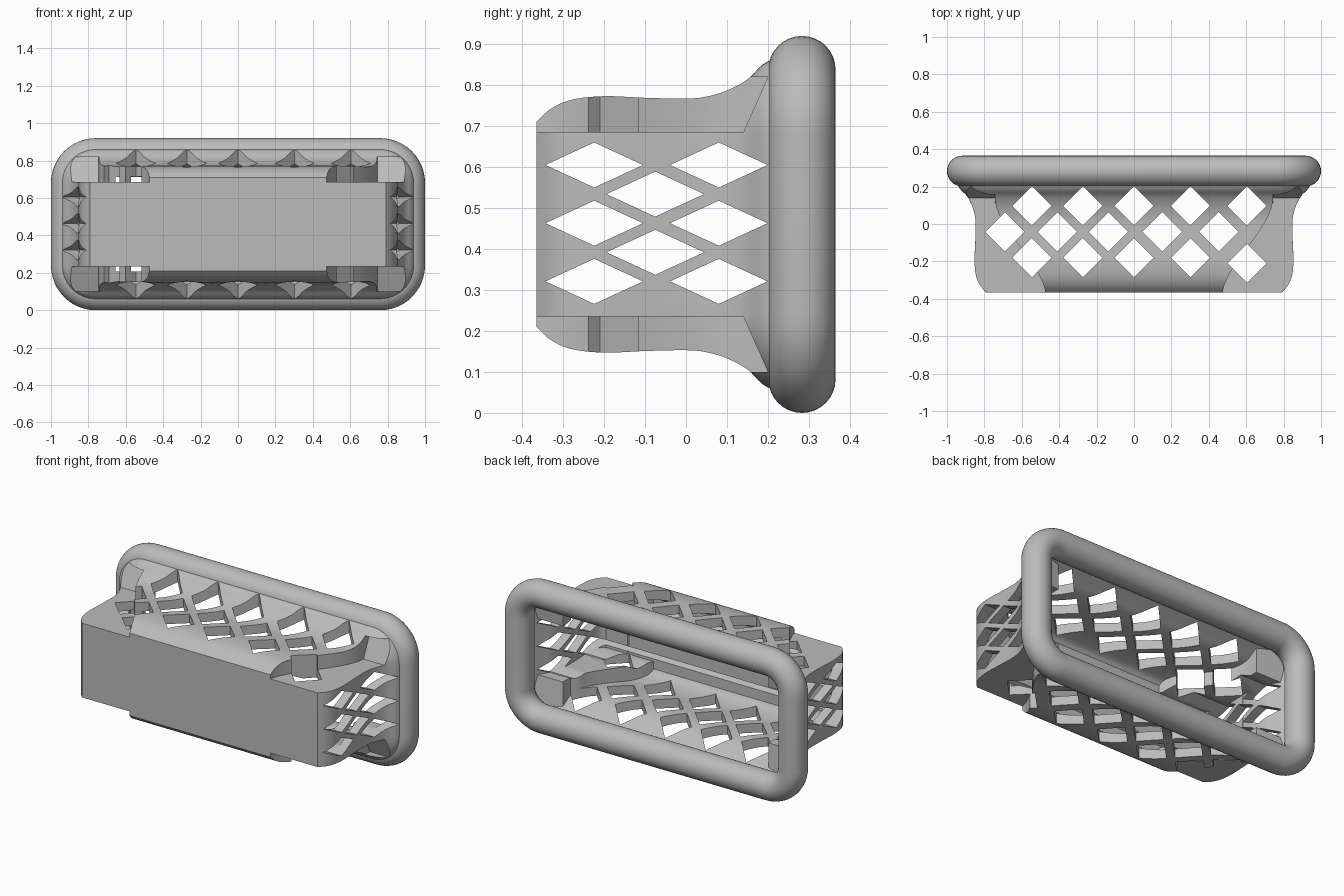
import bpy, bmesh
from math import sin, cos, pi
from mathutils import Vector

if "Cube" in bpy.data.objects:
    bpy.data.objects.remove(bpy.data.objects["Cube"])

MID = 0.46      # height of the centre line
WALL = 0.055    # wall thickness

grey = bpy.data.materials.new("light_grey")
grey.use_nodes = True
grey.diffuse_color = (0.5, 0.5, 0.5, 1)
grey.node_tree.nodes["Principled BSDF"].inputs["Base Color"].default_value = (0.5, 0.5, 0.5, 1)


def make_object(name, bm):
    bmesh.ops.recalc_face_normals(bm, faces=bm.faces)
    mesh = bpy.data.meshes.new(name)
    bm.to_mesh(mesh)
    bm.free()
    mesh.materials.append(grey)
    obj = bpy.data.objects.new(name, mesh)
    bpy.context.collection.objects.link(obj)
    return obj


def bridge(bm, a, b):
    for i in range(len(a)):
        j = (i + 1) % len(a)
        bm.faces.new((a[i], a[j], b[j], b[i]))


def rounded_ring(bm, y, inset, steps=12):
    """Rounded rectangle at depth y, drawn in from the outermost outline."""
    r = max(0.24 - inset, 0.02)
    hx, hz = 1 - inset - r, MID - inset - r
    ring = []
    for k, (sx, sz) in enumerate(((1, 1), (-1, 1), (-1, -1), (1, -1))):
        for i in range(steps + 1):
            a = (k + i / steps) * pi / 2
            ring.append(bm.verts.new((sx * hx + r * cos(a), y, MID + sz * hz + r * sin(a))))
    return ring


def loft(name, profile, closed=False):
    bm = bmesh.new()
    rings = [rounded_ring(bm, y, d) for y, d in profile]
    for a, b in zip(rings, rings[1:]):
        bridge(bm, a, b)
    if closed:
        bridge(bm, rings[-1], rings[0])
    else:
        bm.faces.new(rings[0])
        bm.faces.new(rings[-1])
    return make_object(name, bm)


def smooth_curve(points, steps=5):
    """Catmull-Rom curve through the points."""
    p = [Vector(q) for q in points]
    p = [p[0]] + p + [p[-1]]
    out = []
    for a, b, c, d in zip(p, p[1:], p[2:], p[3:]):
        for i in range(steps):
            t = i / steps
            out.append(0.5 * (2 * b + (c - a) * t + (2 * a - 5 * b + 4 * c - d) * t ** 2
                              + (3 * b - a - 3 * c + d) * t ** 3))
    return out + [p[-1]]


def corner_notches(name, grow):
    """Four corner recesses with an S-shaped side wall and a sloping end."""
    bm = bmesh.new()
    low, high = 0.225 - grow, 0.36 + grow
    end_low, end_high = 0.14 + grow, 0.2 + grow
    outer = 0.895 + grow
    path = []
    for i in range(25):
        y = -0.5 + (end_low + 0.5) * i / 24
        t = min(max((y + 0.4) / 0.55, 0), 1)
        path.append((0.47 - grow + 0.275 * t * t * (3 - 2 * t), y))
    outline = path + [(outer, end_low), (outer, -0.5)]
    for sx in (1, -1):
        for sz in (1, -1):
            bottom = [bm.verts.new((sx * x, y, MID + sz * low)) for x, y in outline]
            top = [bm.verts.new((sx * x, end_high if y == end_low else y, MID + sz * high))
                   for x, y in outline]
            bm.faces.new(bottom)
            bm.faces.new(top)
            bridge(bm, bottom, top)
    return make_object(name, bm)


def diamonds(name, centres, half_u, half_v, place):
    """Diamond bars running right through the basket."""
    bm = bmesh.new()
    for u, v in centres:
        corners = [(u + half_u, v), (u, v + half_v), (u - half_u, v), (u, v - half_v)]
        ends = [[bm.verts.new(place(a, b, w)) for a, b in corners] for w in (-1.3, 1.3)]
        bm.faces.new(ends[0])
        bm.faces.new(ends[1])
        bridge(bm, *ends)
    return make_object(name, bm)


def cut(target, cutter):
    mod = target.modifiers.new("cut", "BOOLEAN")
    mod.operation = "DIFFERENCE"
    mod.solver = "EXACT"
    mod.object = cutter
    bpy.context.view_layer.update()
    graph = bpy.context.evaluated_depsgraph_get()
    mesh = bpy.data.meshes.new_from_object(target.evaluated_get(graph))
    target.modifiers.clear()
    target.data = mesh
    bpy.data.objects.remove(cutter)


# Basket body: flared outer form with recessed corners
basket = loft("basket", smooth_curve([
    (-0.365, 0.21), (-0.33, 0.178), (-0.28, 0.156), (-0.2, 0.147), (-0.1, 0.151), (0, 0.153),
    (0.05, 0.148), (0.1, 0.133), (0.15, 0.106), (0.2, 0.062), (0.28, 0.05)]))
cut(basket, corner_notches("notch_cutter", 0))

# Hollow inside, leaving a wall around the recesses too
cavity = loft("cavity", smooth_curve([
    (-0.31, 0.245), (-0.28, 0.218), (-0.2, 0.202), (-0.1, 0.206), (0, 0.207),
    (0.06, 0.202), (0.12, 0.185), (0.18, 0.15), (0.24, 0.12), (0.32, 0.11)]))
cut(cavity, corner_notches("recess_liner", WALL))
cut(basket, cavity)

# Lattice openings through top and bottom
columns = (-0.546, -0.273, 0, 0.302, 0.604)
holes = [(x, 0.097) for x in columns]
holes += [(x, -0.21 if x > 0.5 else -0.18) for x in columns]
holes += [(x, -0.042) for x in (-0.69, -0.41, -0.137, 0.151, 0.453)]
cut(basket, diamonds("top_openings", holes, 0.105, 0.105, lambda a, b, w: (a, b, MID + w)))

# Lattice openings through both ends
holes = [(y, z) for y in (-0.224, 0.08) for z in (0.605, 0.463, 0.321)]
holes += [(-0.075, z) for z in (0.534, 0.392)]
cut(basket, diamonds("end_openings", holes, 0.119, 0.055, lambda a, b, w: (w, a, b)))

# Thick round rim at the open back
R = 0.082
rim = loft("rim", [(0.283 + R * sin(a), R - R * cos(a))
                   for a in (2 * pi * i / 32 for i in range(32))], closed=True)

# Smooth shading with crisp cut edges
bpy.ops.object.select_all(action="DESELECT")
for obj in (basket, rim):
    obj.select_set(True)
bpy.context.view_layer.objects.active = basket
bpy.ops.object.shade_smooth_by_angle(angle=pi / 6)
